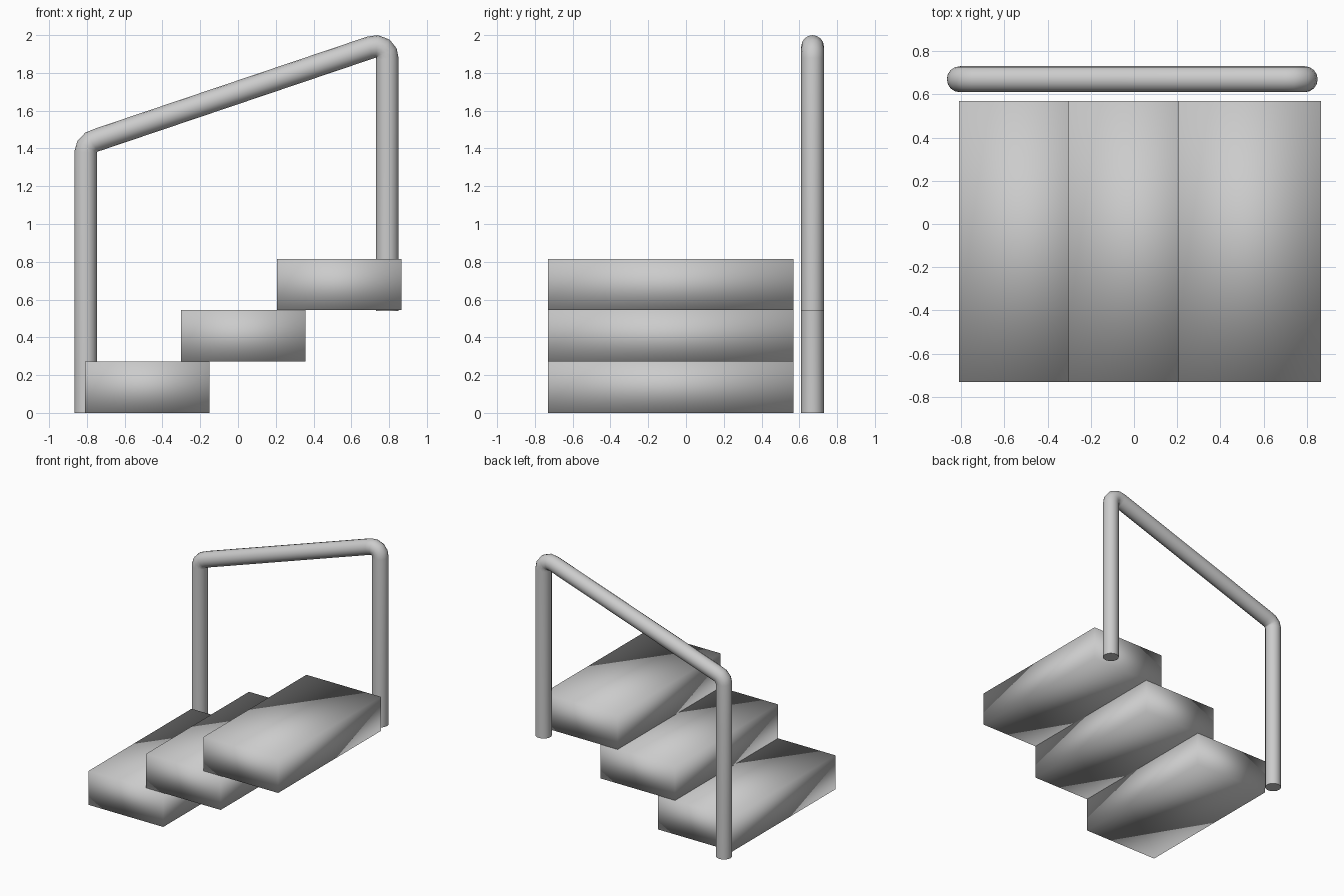
import bpy

if "Cube" in bpy.data.objects:
    bpy.data.objects.remove(bpy.data.objects["Cube"])

Y_FRONT, Y_BACK = -0.73, 0.57
STEP_W, STEP_H, RUN = 0.66, 0.2717, 0.508


def step(i):
    # One block tread, smooth shaded like the rest of the model
    bpy.ops.mesh.primitive_cube_add(size=1)
    ob = bpy.context.object
    ob.name = f"step_{i + 1}"
    ob.scale = (STEP_W, Y_BACK - Y_FRONT, STEP_H)
    ob.location = (-0.81 + STEP_W / 2 + i * RUN, (Y_FRONT + Y_BACK) / 2, STEP_H * (i + 0.5))
    bpy.ops.object.transform_apply(location=False, rotation=False, scale=True)
    bpy.ops.object.shade_smooth()


for i in range(3):
    step(i)

# Handrail: post, sloped rail and post as one bent tube
path = [(-0.806, 0), (-0.806, 1.38), (-0.798, 1.41), (-0.775, 1.434), (-0.735, 1.449),
        (0.70, 1.934), (0.735, 1.94), (0.767, 1.928), (0.785, 1.905), (0.79, 1.875),
        (0.79, 0.54)]
curve = bpy.data.curves.new("handrail", 'CURVE')
curve.dimensions = '3D'
curve.twist_mode = 'MINIMUM'
curve.bevel_depth = 0.06
curve.bevel_resolution = 6
curve.use_fill_caps = True
spline = curve.splines.new('POLY')
spline.points.add(len(path) - 1)
for p, (x, z) in zip(spline.points, path):
    p.co = (x, 0.67, z, 1)
rail = bpy.data.objects.new("handrail", curve)
bpy.context.collection.objects.link(rail)

# Convert to mesh; keep the cap edges crisp
bpy.ops.object.select_all(action='DESELECT')
rail.select_set(True)
bpy.context.view_layer.objects.active = rail
bpy.ops.object.convert(target='MESH')
bpy.ops.object.shade_smooth_by_angle(angle=1.0)
